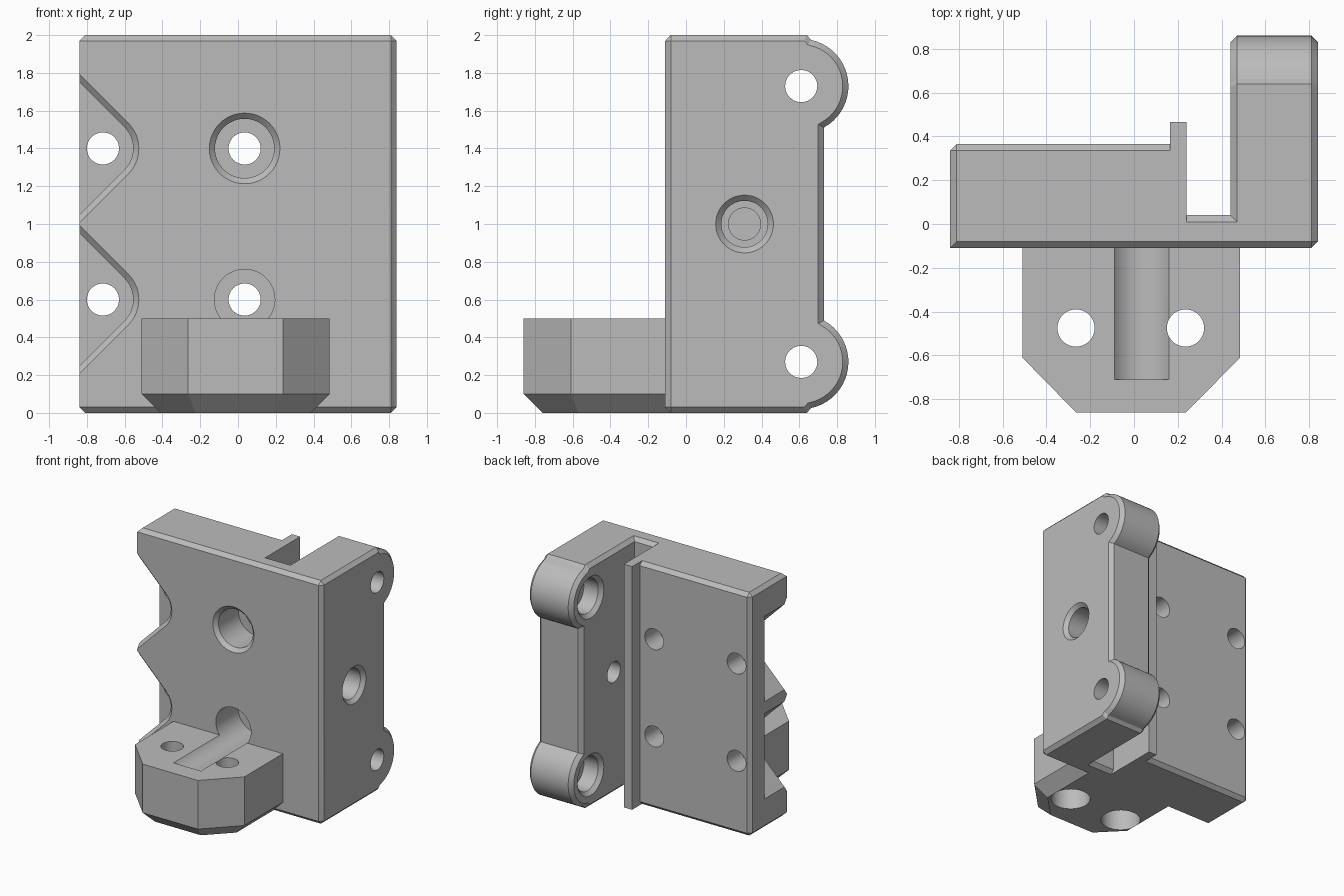
import bpy, bmesh
from math import sin, cos, pi, radians, sqrt

cube = bpy.data.objects.get("Cube")
if cube:
    bpy.data.objects.remove(cube, do_unlink=True)

grey = bpy.data.materials.new("plain grey")
grey.use_nodes = True
GREY = (0.5, 0.5, 0.5, 1)
grey.diffuse_color = GREY
grey.node_tree.nodes["Principled BSDF"].inputs["Base Color"].default_value = GREY

CH = 0.03       # edge chamfer
BOLT = 0.085    # clearance hole radius
SEAT = 0.18     # depth at which the front screw heads sit


def loft(name, rings, bevel=None, width=CH):
    """Skin matching rings, cap the ends, chamfer edges chosen by a rule."""
    bm = bmesh.new()
    loops = [[bm.verts.new(p) for p in ring] for ring in rings]
    for a, b in zip(loops, loops[1:]):
        for i in range(len(a)):
            j = (i + 1) % len(a)
            bm.faces.new((a[i], a[j], b[j], b[i]))
    bm.faces.new(loops[0])
    bm.faces.new(loops[-1])
    bmesh.ops.recalc_face_normals(bm, faces=bm.faces)
    if bevel:
        edges = [e for e in bm.edges if bevel(*(v.co for v in e.verts))]
        bmesh.ops.bevel(bm, geom=edges, offset=width, segments=1,
                        affect='EDGES', clamp_overlap=False)
        bmesh.ops.recalc_face_normals(bm, faces=bm.faces)
    mesh = bpy.data.meshes.new(name)
    bm.to_mesh(mesh)
    bm.free()
    mesh.materials.append(grey)
    obj = bpy.data.objects.new(name, mesh)
    bpy.context.collection.objects.link(obj)
    return obj


def box(name, x, y, z, bevel=None):
    ring = [(x[0], y[0]), (x[1], y[0]), (x[1], y[1]), (x[0], y[1])]
    return loft(name, [[(px, py, h) for px, py in ring] for h in z], bevel)


def bore(axis, u, v, steps, sides=48):
    """Stepped round cutter; steps are (position along axis, radius)."""
    place = {"x": lambda t, a, b: (t, a, b),
             "y": lambda t, a, b: (a, t, b),
             "z": lambda t, a, b: (a, b, t)}[axis]
    turns = [2 * pi * i / sides for i in range(sides)]
    return loft("bore_cutter", [[place(t, u + r * cos(a), v + r * sin(a))
                                 for a in turns] for t, r in steps])


def combine(target, other, operation):
    """Join or cut with a second solid, then drop that solid."""
    other.hide_render = True
    mod = target.modifiers.new(operation.lower(), 'BOOLEAN')
    mod.operation, mod.solver, mod.object = operation, 'EXACT', other
    bpy.context.view_layer.objects.active = target
    bpy.ops.object.modifier_apply(modifier=mod.name)
    bpy.data.objects.remove(other, do_unlink=True)


def both(a, b, axis, value):
    return abs(a[axis] - value) < 1e-4 and abs(b[axis] - value) < 1e-4


def at_end(a, b):
    return both(a, b, 2, 0) or both(a, b, 2, 2)


# Main plate: chamfered top and bottom, and on its rear left corner
def plate_rule(a, b):
    return (at_end(a, b) and not both(a, b, 0, 0.2)) or (
        both(a, b, 0, -0.84) and both(a, b, 1, 0.365))


body = box("bracket_body", (-0.84, 0.2), (-0.11, 0.365), (0, 2), plate_rule)


# Web behind the slot floor, carrying on to the arm
def web_rule(a, b):
    return (at_end(a, b) and not both(a, b, 0, 0)) or (
        both(a, b, 0, 0.84) and both(a, b, 1, -0.11))


web = box("web", (0, 0.84), (-0.11, 0.04), (0, 2), web_rule)

# Thin rib beside the slot
rib = box("rib", (0.165, 0.24), (-0.02, 0.465), (0, 2))

# Hinge arm with two rounded lugs, its profile mirrored about mid height
LUG_Y, LUG_Z, LUG_R = 0.61, 0.73, 0.25
half = [(-0.11, 1), (0.64, 1)]
for i in range(21):
    a = radians(78 - i * (78 + 61.3) / 20)
    half.append((LUG_Y + LUG_R * cos(a), LUG_Z + LUG_R * sin(a)))
profile = half + [(y, -z) for y, z in reversed(half)]


def arm_rule(a, b):
    return both(a, b, 0, 0.44) or both(a, b, 0, 0.84) or (
        both(a, b, 1, -0.11) and at_end(a, b))


arm = loft("hinge_arm", [[(x, y, 1 + z) for y, z in profile]
                         for x in (0.44, 0.84)], arm_rule)

# Front mounting block with cut corners and a wide lower chamfer
outline = [(-0.51, -0.02), (-0.51, -0.61), (-0.265, -0.86),
           (0.237, -0.86), (0.485, -0.61), (0.485, -0.02)]
block = loft("front_block", [[(x, y, z) for x, y in outline] for z in (0, 0.5)],
             lambda a, b: both(a, b, 2, 0) and not both(a, b, 1, -0.02), 0.1)

for part in (web, rib, arm, block):
    combine(body, part, 'UNION')


# Side notches around the left bolts, chamfered at the front
def notch(z):
    def ring(y, r):
        reach = r * sqrt(2) + 0.285
        arc = [radians(-45 + 90 * i / 12) for i in range(13)]
        pts = [(-0.715 + r * cos(a), z + r * sin(a)) for a in arc]
        return [(px, y, pz) for px, pz in
                [(-1, z - reach)] + pts + [(-1, z + reach)]]
    return loft("notch_cutter", [ring(-0.14, 0.22), ring(-0.08, 0.16),
                                 ring(SEAT, 0.16)])


cutters = []
for z in (0.6, 1.4):
    cutters += [notch(z), bore("y", -0.715, z, [(0, BOLT), (0.5, BOLT)])]

# Central bolts: a chamfered counterbore above, a long tool groove below
cutters.append(bore("y", 0.035, 1.4, [(-0.14, 0.217), (-0.08, 0.157), (SEAT, 0.157),
                                      (SEAT, BOLT), (0.5, BOLT)]))
cutters.append(bore("y", 0.035, 0.6, [(-0.71, 0.16), (SEAT, 0.16),
                                      (SEAT, BOLT), (0.5, BOLT)]))

# Arm side bolt, and lug holes counterbored from the slot side
cutters.append(bore("x", 0.31, 1, [(0.87, 0.183), (0.81, 0.123), (0.64, 0.123),
                                   (0.64, BOLT), (0.34, BOLT)]))
for z in (1 - LUG_Z, 1 + LUG_Z):
    cutters.append(bore("x", LUG_Y, z, [(0.41, 0.2), (0.47, 0.14), (0.6, 0.14),
                                        (0.6, BOLT), (0.9, BOLT)]))

# Block holes, counterbored from below
for x in (-0.265, 0.235):
    cutters.append(bore("z", x, -0.475, [(-0.1, 0.15), (0.25, 0.15),
                                         (0.25, BOLT), (0.6, BOLT)]))

for cutter in cutters:
    combine(body, cutter, 'DIFFERENCE')

bpy.ops.object.select_all(action='DESELECT')
body.select_set(True)
bpy.context.view_layer.objects.active = body
bpy.ops.object.shade_smooth_by_angle(angle=radians(20))
